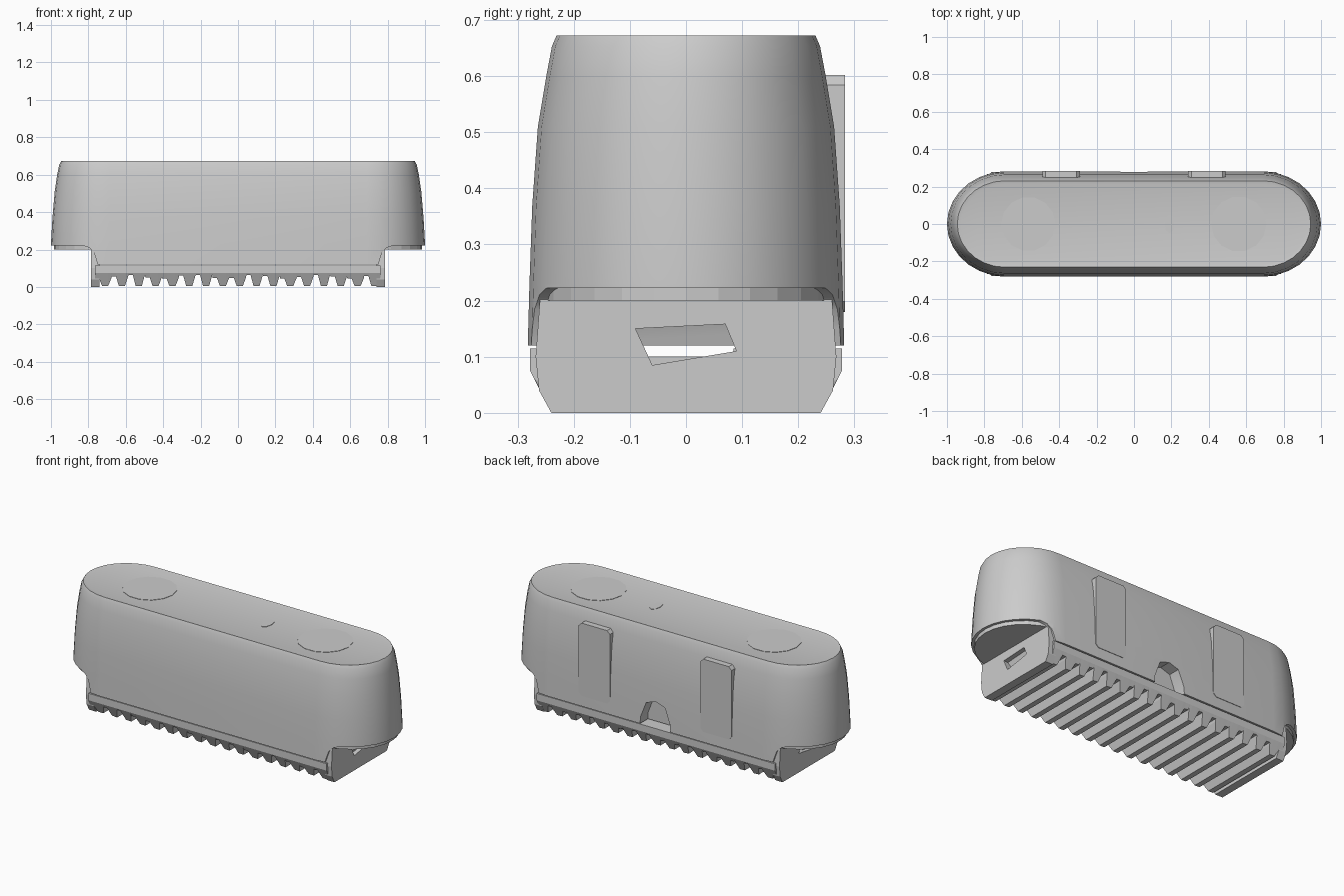
import bpy, bmesh, math

cube = bpy.data.objects.get("Cube")
if cube:
    bpy.data.objects.remove(cube, do_unlink=True)

grey = bpy.data.materials.new("plain_grey")
grey.use_nodes = True
grey.diffuse_color = (0.6, 0.6, 0.6, 1)
grey.node_tree.nodes["Principled BSDF"].inputs["Base Color"].default_value = (0.6, 0.6, 0.6, 1)


def loft(name, rings, smooth=False):
    """Skin a row of equal-length rings and cap both ends."""
    bm = bmesh.new()
    rows = [[bm.verts.new(p) for p in ring] for ring in rings]
    n = len(rows[0])
    for a, b in zip(rows, rows[1:]):
        for i in range(n):
            j = (i + 1) % n
            bm.faces.new((a[i], a[j], b[j], b[i]))
    bm.faces.new(rows[0][::-1])
    bm.faces.new(rows[-1])
    bmesh.ops.recalc_face_normals(bm, faces=bm.faces)
    mesh = bpy.data.meshes.new(name)
    bm.to_mesh(mesh)
    bm.free()
    mesh.materials.append(grey)
    ob = bpy.data.objects.new(name, mesh)
    bpy.context.collection.objects.link(ob)
    if smooth:
        shade(ob)
    return ob


def shade(ob):
    bpy.ops.object.select_all(action='DESELECT')
    ob.select_set(True)
    bpy.context.view_layer.objects.active = ob
    bpy.ops.object.shade_smooth_by_angle(angle=math.radians(30))


def prism_y(name, outline, y0, y1):
    return loft(name, [[(x, y, z) for x, z in outline] for y in (y0, y1)])


def box(name, x0, x1, y0, y1, z0, z1):
    return prism_y(name, [(x0, z0), (x1, z0), (x1, z1), (x0, z1)], y0, y1)


def cut(ob, cutters):
    """Subtract the cutters, then remove them."""
    for c in cutters:
        m = ob.modifiers.new("cut", 'BOOLEAN')
        m.operation = 'DIFFERENCE'
        m.solver = 'EXACT'
        m.object = c
        c.hide_render = True
        bpy.ops.object.select_all(action='DESELECT')
        bpy.context.view_layer.objects.active = ob
        ob.select_set(True)
        bpy.ops.object.modifier_apply(modifier=m.name)
        bpy.data.objects.remove(c, do_unlink=True)


def stadium(hx, hy, z, steps=14):
    """Long rounded outline with slightly elongated ends."""
    c = 0.69
    pts = []
    for side in (1, -1):
        for i in range(steps + 1):
            t = math.pi * (i / steps - 0.5)
            pts.append((side * (c + (hx - c) * math.cos(t)), side * hy * math.sin(t), z))
    return pts


# Main shell: tapered long rounded body with a slightly sunken top
profile = [(1.0, 0.282, 0.12), (1.0, 0.279, 0.23), (0.992, 0.274, 0.37),
           (0.98, 0.264, 0.51), (0.967, 0.249, 0.6), (0.956, 0.239, 0.653),
           (0.945, 0.231, 0.672), (0.925, 0.212, 0.668)]
shell = loft("main_shell", [stadium(*p) for p in profile])

# Stepped ends with a rounded inner corner, and the rear arch
cutters = []
for s in (1, -1):
    step = [(1.1, 0.05), (0.74, 0.05), (0.75, 0.12), (0.77, 0.185), (0.795, 0.21),
            (0.83, 0.222), (1.1, 0.222)]
    cutters.append(prism_y("end_step_cutter", [(s * x, z) for x, z in step], -0.4, 0.4))
arch = [(-0.1, 0.05), (0.1, 0.05), (0.095, 0.16), (0.06, 0.25), (0, 0.27),
        (-0.06, 0.25), (-0.095, 0.16)]
cutters.append(prism_y("rear_arch_cutter", arch, 0.21, 0.4))
cut(shell, cutters)
shade(shell)

# Thin lip below each overhanging end
for s, side in ((1, "left"), (-1, "right")):
    ring = [p for p in stadium(0.985, 0.262, 0.2) if p[0] * s > 0.68]
    loft(side + "_end_lip", [[(x, y, z) for x, y, _ in ring] for z in (0.2, 0.223)])

# Ridged base: tapered teeth running across the underside
teeth, length = 17, 0.765
pitch = 2 * length / teeth


def section(x, low):
    edge = 0.24 + 0.5 * low
    half = [(0.278, 0.115), (0.278, 0.075), (edge, low)]
    return [(x, -y, z) for y, z in half] + [(x, y, z) for y, z in reversed(half)]


rings = []
for i in range(teeth):
    start = -length + i * pitch
    depth = 0.045 + 0.02 * math.sin(i * 2.3) ** 2
    for part, low in ((0.0, depth), (0.25, depth), (0.42, 0.006), (0.78, 0.004), (0.97, depth)):
        rings.append(section(start + part * pitch, low))
ridges = loft("ridged_base", rings)

# End walls of the base with a slot through each one
tunnel = box("slot_cutter", -0.9, 0.9, -0.08, 0.085, 0.1, 0.15)
cut(ridges, [tunnel])
for s, side in ((1, "left"), (-1, "right")):
    outline = [(-0.24, 0), (0.24, 0), (0.262, 0.04), (0.268, 0.1), (0.26, 0.205),
               (-0.26, 0.205), (-0.268, 0.1), (-0.262, 0.04)]
    wall = loft(side + "_end_wall", [[(s * x, y, z) for y, z in outline] for x in (0.74, 0.787)])
    slant = [(-0.09, 0.15), (-0.06, 0.085), (0.09, 0.11), (0.07, 0.158)]
    slot = loft("slot_cutter", [[(s * x, y, z) for y, z in slant] for x in (0.7, 0.85)])
    cut(wall, [slot])

# Two upright plates on the rear
for s, side in ((1, "left"), (-1, "right")):
    x0, x1, z0, z1, r = 0.29, 0.49, 0.18, 0.602, 0.018
    outline = [(x0 + r, z0), (x1 - r, z0), (x1, z0 + r), (x1, z1 - r), (x1 - r, z1),
               (x0 + r, z1), (x0, z1 - r), (x0, z0 + r)]
    prism_y(side + "_rear_plate", [(s * x, z) for x, z in outline], 0.22, 0.283)


# Flush markings on the top
def disc(name, x, rx, ry, sides=14):
    ring = [(x + rx * math.cos(math.tau * i / sides), ry * math.sin(math.tau * i / sides))
            for i in range(sides)]
    loft(name, [[(px, py, z) for px, py in ring] for z in (0.664, 0.67)])


disc("left_top_disc", 0.56, 0.148, 0.148)
disc("right_top_disc", -0.565, 0.145, 0.145)
disc("top_button", 0.19, 0.027, 0.05, 8)
